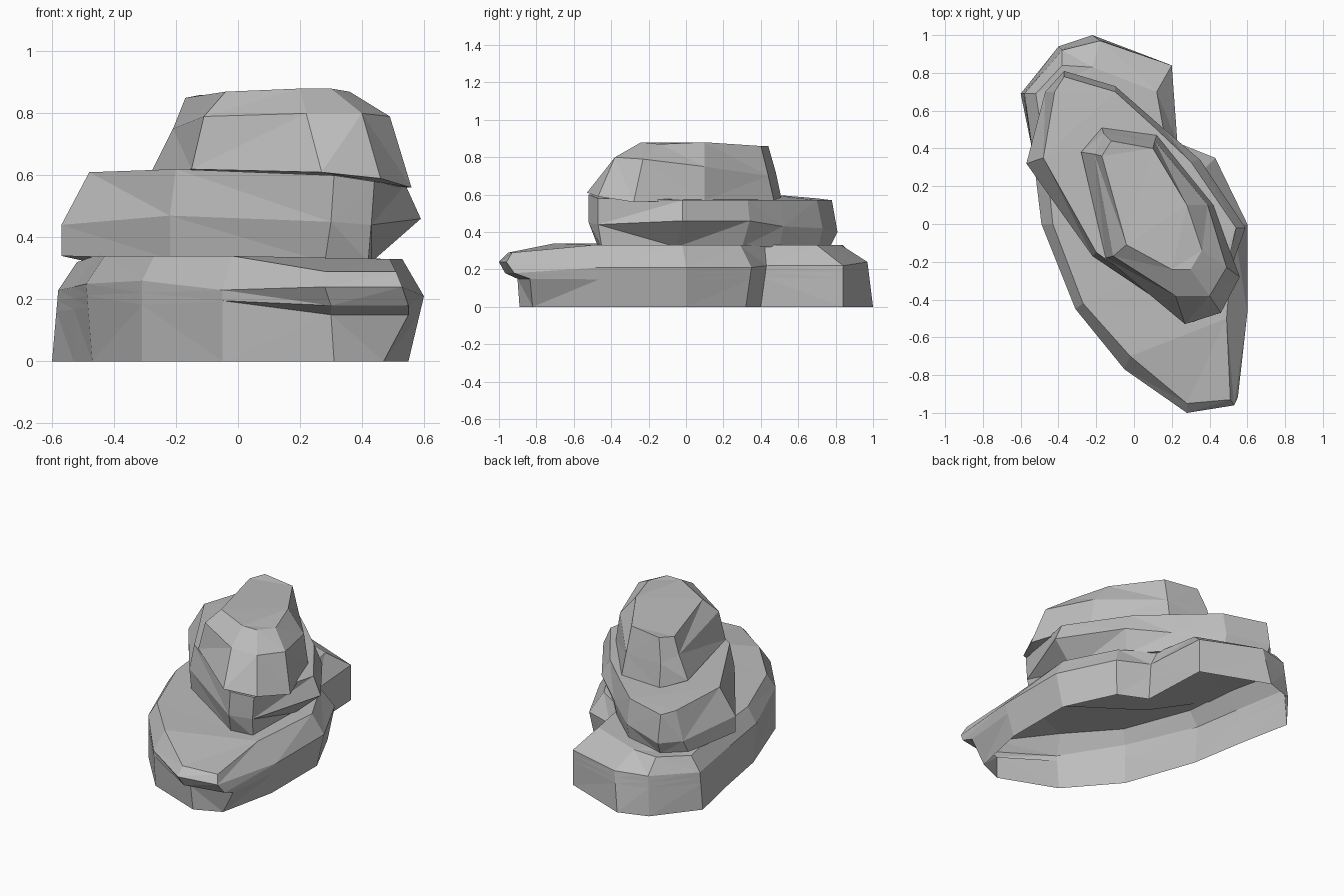
import bpy
import bmesh
from mathutils import Vector

default_cube = bpy.data.objects.get("Cube")
if default_cube:
    bpy.data.objects.remove(default_cube, do_unlink=True)

# One plain stone colour shared by every rock
stone = bpy.data.materials.new("stone_grey")
stone.use_nodes = True
stone_colour = (0.51, 0.51, 0.51, 1.0)
stone.diffuse_color = stone_colour
stone_shader = stone.node_tree.nodes["Principled BSDF"]
stone_shader.inputs["Base Color"].default_value = stone_colour
stone_shader.inputs["Roughness"].default_value = 0.9


def ring(*points):
    """Turn (x, y, z) points in hundredths into vectors."""
    return [Vector(point) / 100 for point in points]


def loft_rock(name, rings, close_bottom):
    """Skin a faceted rock over rings that run counterclockwise, bottom to top."""
    bm = bmesh.new()
    levels = [[bm.verts.new(point) for point in points] for points in rings]
    for lower, upper in zip(levels, levels[1:]):
        count = len(lower)
        for i in range(count):
            j = (i + 1) % count
            bm.faces.new((lower[i], lower[j], upper[j], upper[i]))
    bm.faces.new(levels[-1])
    if close_bottom:
        bm.faces.new(list(reversed(levels[0])))
    # Split the bent faces so that every facet is flat
    bmesh.ops.triangulate(bm, faces=bm.faces[:], quad_method="SHORT_EDGE")
    mesh = bpy.data.meshes.new(name)
    bm.to_mesh(mesh)
    bm.free()
    mesh.materials.append(stone)
    rock = bpy.data.objects.new(name, mesh)
    bpy.context.collection.objects.link(rock)


# Bottom rock: open underneath, with an overhanging lip at the front
foot = ring(
    (31, -89, 0), (47, -82, 0), (55, -45, 0), (55, 0, 0), (40, 32, 0),
    (22, 40, 0), (20, 84, 0), (-22, 100, 0), (-40, 94, 0), (-60, 69, 0),
    (-53, 35, 0), (-47, 0, 0), (-31, -45, 0), (-5, -75, 0),
)
lip = ring(
    (28, -100, 24), (53, -96, 24), (60, -47, 21), (60, 0, 21), (43, 35, 21),
    (23, 43, 22), (20, 84, 22), (-18, 97, 24), (-38, 92, 24), (-58, 69, 23),
    (-53, 33, 24), (-49, 0, 25), (-31, -45, 26), (-5, -77, 23),
)
crown = ring(
    (28, -95, 29), (51, -93, 29), (49, -50, 33), (53, -2, 33), (37, 29, 33),
    (17, 42, 33), (12, 70, 33), (-22, 83, 33), (-38, 84, 33), (-52, 69, 32),
    (-46, 30, 34), (-43, 0, 34), (-27, -42, 34), (-2, -70, 34),
)


def under_lip(low, high, fraction, front_height, front_reach):
    """Follow the wall's slope, but cut in below the lip at the front."""
    if high.y > -0.9:
        return low.lerp(high, fraction)
    point = low.lerp(high, front_reach)
    point.x = high.x + 0.02
    point.z = front_height
    return point


recess = [under_lip(low, high, 0.7, 0.15, 0.1) for low, high in zip(foot, lip)]
lip_edge = [under_lip(low, high, 0.85, 0.18, 0.7) for low, high in zip(foot, lip)]
loft_rock("bottom_rock", [foot, recess, lip_edge, lip, crown], close_bottom=False)

# Middle rock: widest at its belt, undercut along one side
loft_rock("middle_rock", [
    ring((28, -47, 32), (42, -45, 32), (43, -5, 32), (31, 30, 32),
         (13, 50, 32), (-10, 71, 32), (-36, 77, 32), (-48, 66, 32),
         (-57, 32, 34), (-22, -15, 33)),
    ring((30, -52, 45), (43, -47, 44), (59, -2, 46), (35, 34, 46),
         (14, 52, 43), (-10, 73, 42), (-37, 81, 40), (-47, 70, 40),
         (-57, 32, 44), (-22, -17, 47)),
    ring((31, -52, 60), (44, -47, 58), (54, -2, 57), (30, 33, 57),
         (11, 51, 57), (-10, 70, 57), (-37, 78, 57), (-42, 70, 58),
         (-48, 35, 61), (-20, -15, 62)),
], close_bottom=True)

# Top rock: steep sides and a bevelled cap
loft_rock("top_rock", [
    ring((27, -53, 61), (46, -47, 59), (56, -28, 56), (42, 10, 57),
         (12, 47, 57), (-17, 51, 58), (-28, 38, 61), (-15, -18, 62)),
    ring((22, -38, 80), (40, -38, 80), (49, -23, 79), (39, 10, 75),
         (11, 44, 70), (-16, 48, 72), (-21, 37, 75), (-11, -17, 79)),
    ring((20, -24, 88), (30, -24, 88), (36, -14, 87), (28, 10, 88),
         (10, 40, 86), (-12, 44, 86), (-17, 36, 85), (-4, -11, 87)),
], close_bottom=True)
